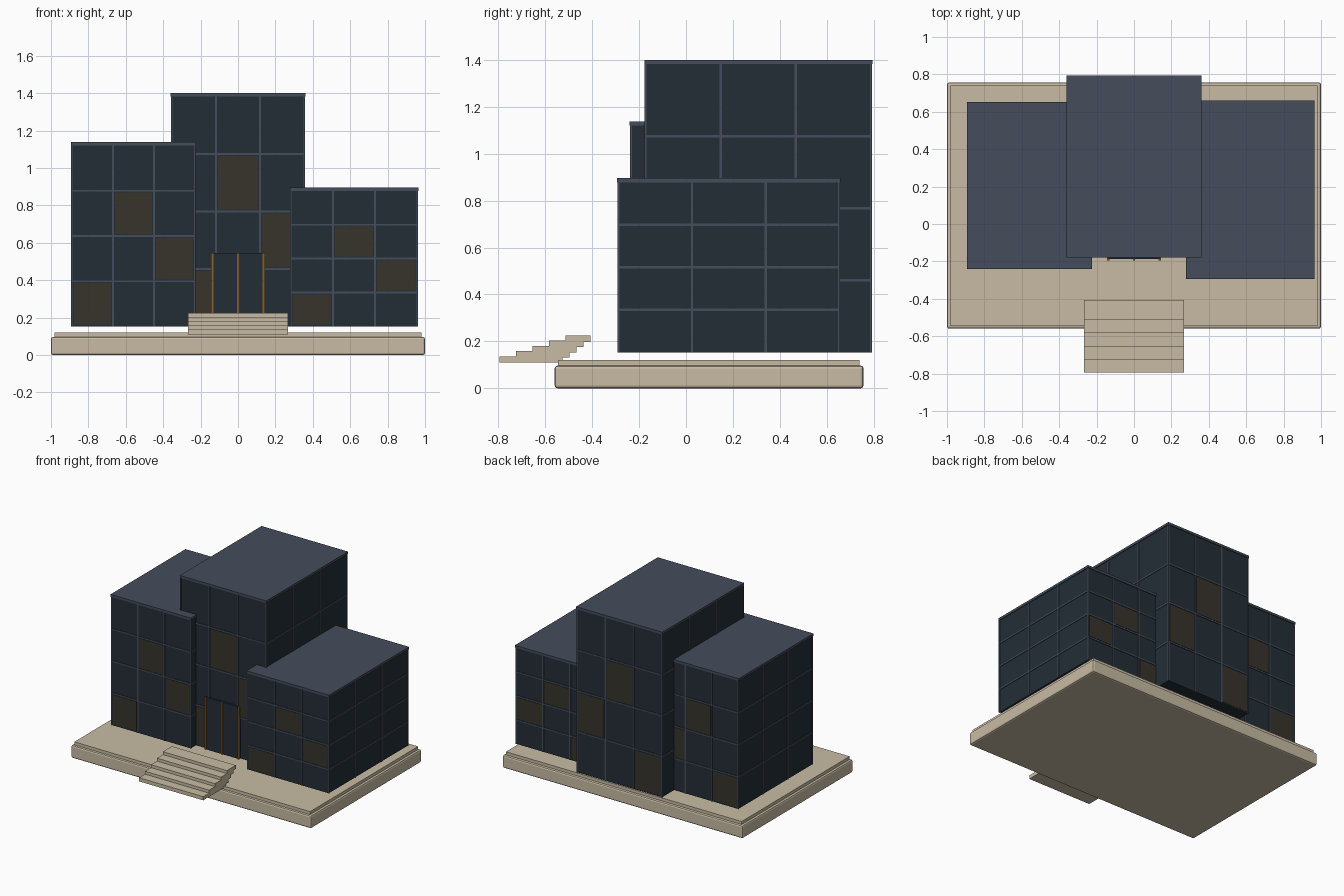
import bpy
import bmesh

if "Cube" in bpy.data.objects:
    bpy.data.objects.remove(bpy.data.objects["Cube"])


def material(name, rgb):
    m = bpy.data.materials.new(name)
    m.diffuse_color = (*rgb, 1)
    m.use_nodes = True
    m.node_tree.nodes["Principled BSDF"].inputs["Base Color"].default_value = m.diffuse_color
    return m


STONE = material("sand stone", (0.58, 0.50, 0.37))
SLATE = material("slate grey", (0.058, 0.073, 0.105))
GLASS = material("dark glass", (0.017, 0.027, 0.037))
WARM = material("warm window", (0.039, 0.034, 0.025))
BRASS = material("brass trim", (0.25, 0.11, 0.022))


def boxes(name, spans, mat, bevel=0):
    """One object from (x0, x1, y0, y1, z0, z1) boxes."""
    bm = bmesh.new()
    for x0, x1, y0, y1, z0, z1 in spans:
        made = bmesh.ops.create_cube(bm, size=1)["verts"]
        for v in made:
            v.co = (x1 if v.co.x > 0 else x0,
                    y1 if v.co.y > 0 else y0,
                    z1 if v.co.z > 0 else z0)
    me = bpy.data.meshes.new(name)
    bm.to_mesh(me)
    bm.free()
    me.materials.append(mat)
    ob = bpy.data.objects.new(name, me)
    bpy.context.collection.objects.link(ob)
    if bevel:
        mod = ob.modifiers.new("bevel", "BEVEL")
        mod.width = bevel
        mod.segments = 2
    return ob


def tower(name, x0, x1, y0, y1, top, z0=0.153):
    """Glass block with a 3 x 4 grid of mullions, warm panes and a flat roof."""
    w, p, e = 0.005, 0.004, 0.006       # half mullion width, projection, roof lip
    z1 = top - 0.018
    boxes(name + "_glass", [(x0, x1, y0, y1, z0, z1)], GLASS)
    boxes(name + "_roof", [(x0 - e, x1 + e, y0 - e, y1 + e, z1, top)], SLATE)
    dx, dy, dz = (x1 - x0) / 3, (y1 - y0) / 3, (z1 - z0) / 4
    bars = []
    for i in (1, 2):                    # uprights on all four sides
        cx, cy = x0 + i * dx, y0 + i * dy
        for y in (y0, y1):
            bars.append((cx - w, cx + w, y - p, y + p, z0, z1))
        for x in (x0, x1):
            bars.append((x - p, x + p, cy - w, cy + w, z0, z1))
    for x in (x0, x1):                  # corner posts
        for y in (y0, y1):
            bars.append((x - p, x + p, y - p, y + p, z0, z1))
    for j in (1, 2, 3):                 # floor lines
        z = z0 + j * dz
        for y in (y0, y1):
            bars.append((x0, x1, y - p, y + p, z - w, z + w))
        for x in (x0, x1):
            bars.append((x - p, x + p, y0, y1, z - w, z + w))
    boxes(name + "_mullions", bars, SLATE)
    panes = []
    for col, row in ((0, 0), (2, 1), (1, 2)):   # warm panes, front and back
        for y in (y0, y1):
            panes.append((x0 + col * dx + 0.01, x0 + (col + 1) * dx - 0.01,
                          y - 0.002, y + 0.002,
                          z0 + row * dz + 0.01, z0 + (row + 1) * dz - 0.01))
    boxes(name + "_warm_windows", panes, WARM)


# Plinth
boxes("plinth", [(-1, 1, -0.56, 0.757, 0, 0.097)], STONE, 0.012)
boxes("plinth_upper_slab", [(-0.982, 0.982, -0.545, 0.74, 0.09, 0.12)], STONE)

# Three towers
tower("left_wing", -0.888, -0.23, -0.234, 0.646, 1.138)
tower("centre_tower", -0.354, 0.354, -0.172, 0.789, 1.40)
tower("right_wing", 0.283, 0.958, -0.288, 0.653, 0.896)

# Entrance
boxes("entrance_doors", [(-0.14, 0.14, -0.187, -0.17, 0.153, 0.545)], GLASS)
boxes("entrance_trim", [(x - 0.006, x + 0.006, -0.195, -0.18, 0.153, 0.545)
                        for x in (-0.138, 0, 0.138)], BRASS)

# Front stair of overlapping treads
boxes("front_steps", [(-0.267, 0.267, -0.795 + 0.0705 * i, -0.527 + 0.03 * i,
                       0.109 + 0.0222 * i, 0.109 + 0.0222 * i + 0.0275)
                      for i in range(5)], STONE)
